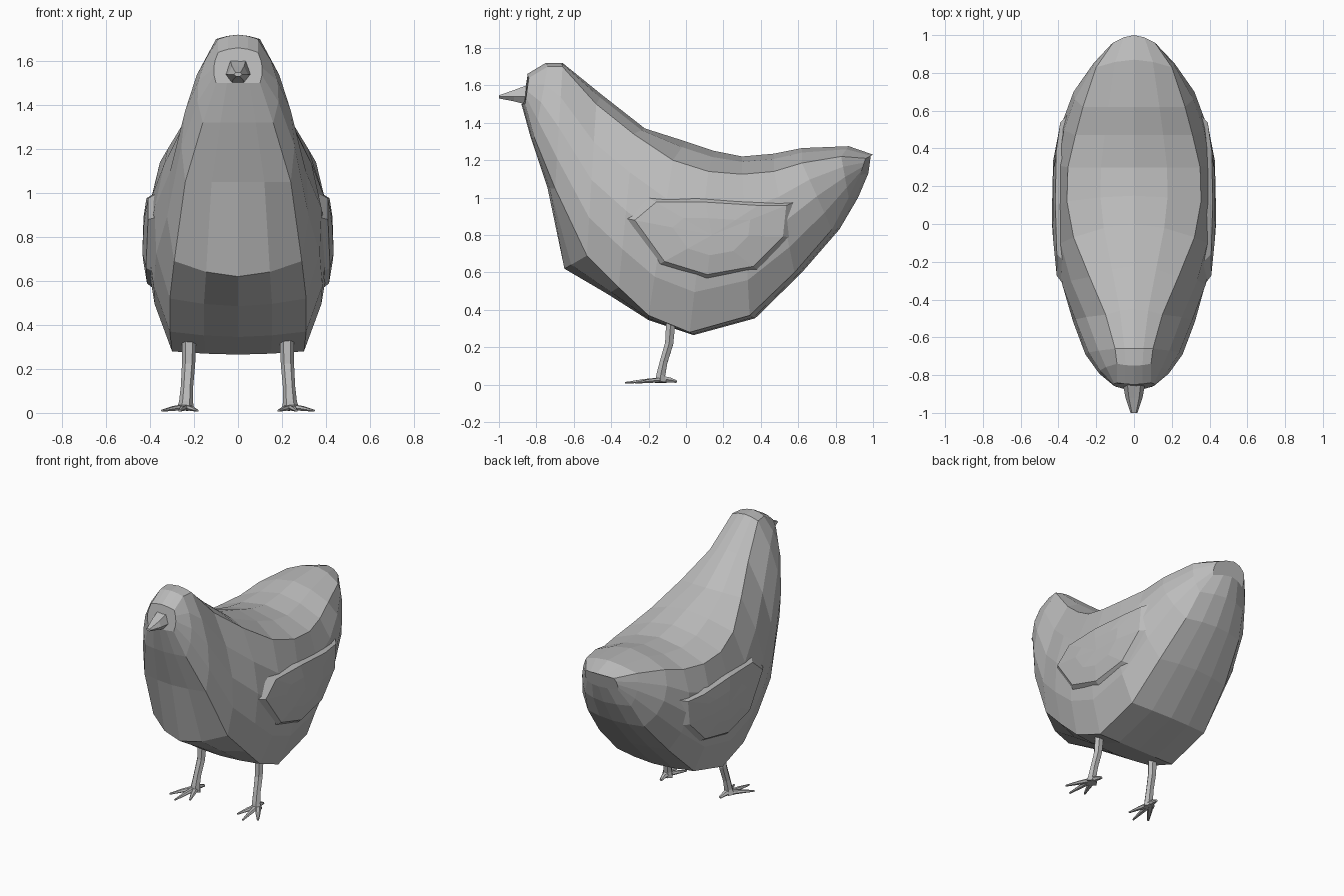
import bpy, bmesh, math
from mathutils import Vector
from mathutils.bvhtree import BVHTree

if "Cube" in bpy.data.objects:
    bpy.data.objects.remove(bpy.data.objects["Cube"])

grey = bpy.data.materials.new("plain grey")
grey.diffuse_color = (0.5, 0.5, 0.5, 1)
grey.use_nodes = True
grey.node_tree.nodes["Principled BSDF"].inputs["Base Color"].default_value = grey.diffuse_color


def finish(name, bm):
    bmesh.ops.recalc_face_normals(bm, faces=bm.faces)
    me = bpy.data.meshes.new(name)
    bm.to_mesh(me)
    ob = bpy.data.objects.new(name, me)
    me.materials.append(grey)
    bpy.context.collection.objects.link(ob)
    return ob


def loft(name, rings):
    """Skin closed rings and cap both ends."""
    bm = bmesh.new()
    vs = [[bm.verts.new(p) for p in r] for r in rings]
    n = len(vs[0])
    for a, b in zip(vs, vs[1:]):
        for i in range(n):
            j = (i + 1) % n
            bm.faces.new((a[i], a[j], b[j], b[i]))
    bm.faces.new(vs[0])
    bm.faces.new(vs[-1])
    return finish(name, bm), bm


# Body rails, head to tail: spine and belly (y, z), edges (x, y, z), flank half width
spine = [(-.85, 1.66), (-.75, 1.72), (-.66, 1.72), (-.45, 1.55), (-.22, 1.37), (0, 1.30),
         (.15, 1.25), (.3, 1.22), (.47, 1.235), (.62, 1.265), (.87, 1.275), (1, 1.23)]
back_edge = [(.09, -.84, 1.64), (.09, -.74, 1.70), (.10, -.66, 1.70), (.15, -.48, 1.50),
             (.235, -.28, 1.34), (.32, -.07, 1.20), (.355, .12, 1.14), (.35, .3, 1.125),
             (.31, .47, 1.14), (.27, .62, 1.185), (.2, .83, 1.22), (.11, .96, 1.21)]
flank = [.11, .18, .24, .31, .38, .41, .415, .41, .385, .32, .215, .125]
belly_edge = [(.10, -.86, 1.50), (.16, -.81, 1.32), (.24, -.70, 1.05), (.29, -.53, .69),
              (.31, -.36, .52), (.31, -.2, .37), (.3, .02, .28), (.3, .34, .37),
              (.27, .58, .60), (.22, .78, .83), (.18, .87, 1.0), (.12, .93, 1.12)]
belly = [(-.88, 1.50), (-.83, 1.32), (-.74, 1.05), (-.65, .62), (-.42, .485), (-.2, .345),
         (.04, .265), (.37, .355), (.62, .60), (.82, .83), (.92, 1.0), (.975, 1.13)]


def section(c, e, w, f, b):
    e, f = Vector(e), Vector(f)
    c, b = Vector((0, *c)), Vector((0, *b))

    def soft(p, q):
        m = p.lerp(q, .3)
        m.x = q.x * .5
        return m
    half = [soft(c, e), e]
    for t in (.25, .5, .75):
        p = e.lerp(f, t)
        p.x = e.x * (1 - t) * (1 - 2 * t) + 4 * w * t * (1 - t) + f.x * t * (2 * t - 1)
        half.append(p)
    half += [f, soft(b, f)]
    return [c] + half + [b] + [Vector((-p.x, p.y, p.z)) for p in reversed(half)]


body, bm = loft("body", [section(*r) for r in zip(spine, back_edge, flank, belly_edge, belly)])
bm.normal_update()
bmesh.ops.triangulate(bm, faces=bm.faces)
tree = BVHTree.FromBMesh(bm)

# Folded wings: bevelled plates resting on the flanks
outline = [(-.33, .89), (-.15, .64), (.11, .56), (.39, .61), (.57, .79), (.59, .98),
           (.42, .98), (.1, 1.0), (-.2, 1.0)]
center = Vector((.14, .8))


def on_flank(p, side, lift):
    hit = tree.ray_cast(Vector((side * 2, p.x, p.y)), Vector((-side, 0, 0)))[0]
    return hit + Vector((side * lift, 0, 0))


for side, label in ((1, "right"), (-1, "left")):
    wb = bmesh.new()
    rings = []
    for scale, lift in ((1, -.01), (.88, .022), (.45, .022)):
        rings.append([wb.verts.new(on_flank(center.lerp(Vector(p), scale), side, lift))
                      for p in outline])
    for a, b in zip(rings, rings[1:]):
        for i in range(len(a)):
            j = (i + 1) % len(a)
            wb.faces.new((a[i], a[j], b[j], b[i]))
    hub = wb.verts.new(on_flank(center, side, .022))
    for i in range(len(outline)):
        wb.faces.new((rings[2][i], rings[2][(i + 1) % len(outline)], hub))
    ob = finish("wing_" + label, wb)
    if ob.data.polygons[-1].normal.x * side < 0:
        ob.data.flip_normals()

# Beak: tapered six sided wedge
beak = []
for y, w, top, mid, low in ((-.84, .06, 1.605, 1.54, 1.495), (-.92, .045, 1.575, 1.54, 1.515),
                            (-1, .018, 1.547, 1.54, 1.53)):
    beak.append([(-w * .6, y, top), (w * .6, y, top), (w, y, mid),
                 (w * .5, y, low), (-w * .5, y, low), (-w, y, mid)])
loft("beak", beak)


def tube(name, path, radii, side, flat=1.0):
    """Six sided tapered limb along a path, mirrored by side."""
    pts = [Vector((side * x, y, z)) for x, y, z in path]
    rings = []
    for i, (p, r) in enumerate(zip(pts, radii)):
        d = (pts[min(i + 1, len(pts) - 1)] - pts[max(i - 1, 0)]).normalized()
        ref = Vector((0, 1, 0)) if abs(d.z) > .7 else Vector((0, 0, 1))
        u = d.cross(ref).normalized()
        v = u.cross(d)
        rings.append([p + u * r * math.cos(k * math.pi / 3) + v * r * flat * math.sin(k * math.pi / 3)
                      for k in range(6)])
    loft(name, rings)


# Legs and toes
for side, label in ((1, "right"), (-1, "left")):
    tube("leg_" + label, [(.222, -.08, .35), (.225, -.09, .22), (.232, -.12, .12),
                          (.236, -.135, .05), (.24, -.135, .012)],
         [.034, .03, .028, .032, .04], side, .85)
    for n, (x, y) in enumerate(((.185, -.27), (.265, -.325), (.345, -.27))):
        tube(f"toe_{label}_{n + 1}", [(.24, -.12, .026), ((.24 + x) / 2, (y - .12) / 2, .02), (x, y, .01)],
             [.022, .017, .007], side, .7)
    tube("back_toe_" + label, [(.238, -.13, .03), (.235, -.085, .025), (.23, -.05, .016)],
         [.026, .018, .01], side, .8)
